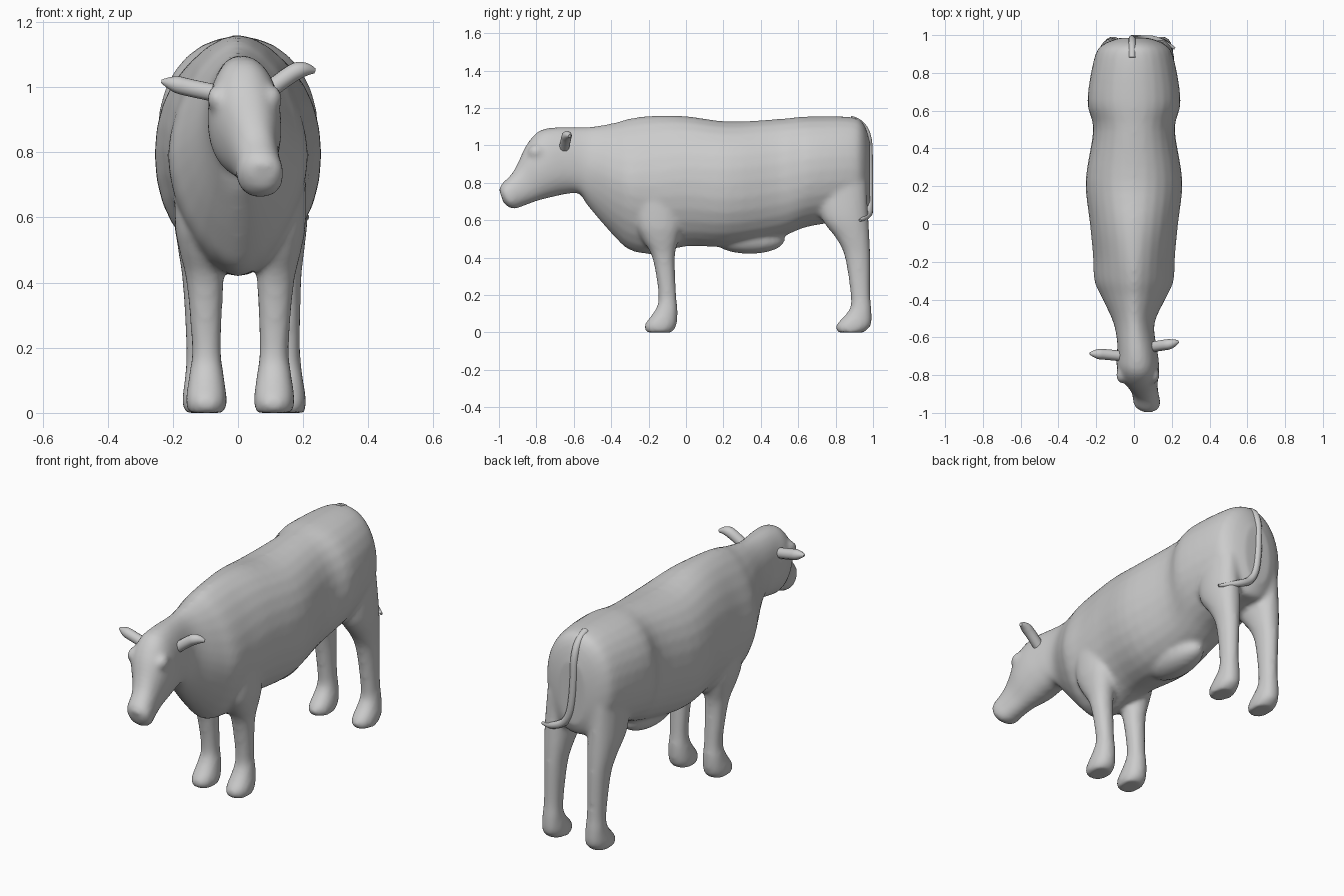
import bpy, bmesh, math
from mathutils import Matrix

if "Cube" in bpy.data.objects:
    bpy.data.objects.remove(bpy.data.objects["Cube"])


def catmull(a, b, c, d, t):
    return [0.5 * (2*q + (r - p)*t + (2*p - 5*q + 4*r - s)*t*t + (3*q - p - 3*r + s)*t**3)
            for p, q, r, s in zip(a, b, c, d)]


def loft(bm, sections, side=1, n=28, steps=4):
    """Section: y,z of one edge, y,z of the opposite edge, half width, x centre, power."""
    s = [sections[0], *sections, sections[-1]]
    rows = [catmull(*s[i:i + 4], k / steps) for i in range(len(s) - 3) for k in range(steps)]
    rows.append(sections[-1])
    rings = []
    for ya, za, yb, zb, w, xc, p in rows:
        ring = []
        for k in range(n):
            c, v = (math.copysign(abs(q) ** p, q) for q in
                    (math.cos(2 * math.pi * k / n), math.sin(2 * math.pi * k / n)))
            f = (1 + v) / 2
            ring.append(bm.verts.new((side * (xc + w * c), yb + (ya - yb) * f, zb + (za - zb) * f)))
        rings.append(ring)
    for a, b in zip(rings, rings[1:]):
        for k in range(n):
            bm.faces.new((a[k], a[(k + 1) % n], b[(k + 1) % n], b[k]))
    bm.faces.new(rings[0])
    bm.faces.new(rings[-1])


def ball(bm, place, size):
    bmesh.ops.create_uvsphere(bm, u_segments=24, v_segments=12, radius=1,
                              matrix=Matrix.Translation(place) @ Matrix.Diagonal((*size, 1)))


def tube(name, radius, pts, tip=.35):
    """Smooth tube through control points, thinner at the last one."""
    cu = bpy.data.curves.new(name, 'CURVE')
    cu.dimensions = '3D'
    cu.bevel_depth = radius
    cu.bevel_resolution = 3
    cu.use_fill_caps = True
    sp = cu.splines.new('NURBS')
    sp.points.add(len(pts) - 1)
    for q, p in zip(sp.points, pts):
        q.co = (*p, 1)
    sp.points[-1].radius = tip
    sp.use_endpoint_u = True
    sp.order_u = 3
    sp.resolution_u = 6
    ob = bpy.data.objects.new(name, cu)
    bpy.context.collection.objects.link(ob)


bm = bmesh.new()

# Head and neck: tilted sections (upper edge, lower edge)
head = [
    (-1.0, .765, -.975, .69, .035, .075),
    (-.985, .795, -.925, .66, .07, .07),
    (-.935, .845, -.86, .68, .07, .06),
    (-.9, .905, -.79, .705, .08, .045),
    (-.855, 1.0, -.71, .725, .108, .025),
    (-.79, 1.075, -.64, .74, .112, .018),
    (-.7, 1.097, -.57, .74, .102, .014),
]
# Trunk: upright sections (y, top, bottom, half width), leaner at the shoulders
trunk = [
    (-.52, 1.1, .67, .11),
    (-.39, 1.12, .52, .17),
    (-.3, 1.145, .44, .21),
    (-.17, 1.16, .42, .217),
    (0, 1.157, .46, .233),
    (.23, 1.128, .46, .256),
    (.5, 1.142, .51, .216),
    (.65, 1.155, .565, .247),
    (.88, 1.152, .6, .21),
    (.95, 1.115, .605, .165),
    (.985, 1.01, .67, .08),
]
loft(bm, [(*h, .92) for h in head] +
     [(y, t, y, b, w, 0, .95 + .25 * max(0, 1 - abs(y + .3) / .45)) for y, t, b, w in trunk])

# Legs: level sections (z, front edge, back edge, half width)
front_leg = [
    (.88, -.27, -.1, .045),
    (.6, -.27, -.03, .075),
    (.5, -.235, -.04, .07),
    (.4, -.18, -.06, .057),
    (.2, -.147, -.052, .045),
    (.12, -.165, -.045, .053),
    (.04, -.222, -.05, .063),
    (0, -.21, -.075, .056),
]
hind_leg = [
    (.8, .7, .965, .07),
    (.62, .72, .975, .077),
    (.5, .805, .982, .064),
    (.4, .85, .985, .052),
    (.2, .88, .985, .045),
    (.12, .872, .992, .05),
    (.04, .803, .99, .06),
    (0, .812, .95, .055),
]
for side in (1, -1):
    loft(bm, [(a, z, b, z, w, .104 + side * .007 + max(0, z - .35) * .09, .92)
              for z, a, b, w in front_leg], side)
    # the right hind leg stands wider than the left
    loft(bm, [(a, z, b, z, w, .13 + side * .02 * (1 - z), .92) for z, a, b, w in hind_leg], side)

# Belly bulge and brows
ball(bm, (0, .34, .495), (.09, .19, .075))
for x in (-.066, .106):
    ball(bm, (x, -.8, .965), (.03, .045, .04))

bmesh.ops.recalc_face_normals(bm, faces=bm.faces)
me = bpy.data.meshes.new("body")
bm.to_mesh(me)
bm.free()
body = bpy.data.objects.new("body", me)
bpy.context.collection.objects.link(body)
fuse = body.modifiers.new("fuse", 'REMESH')
fuse.mode = 'VOXEL'
fuse.voxel_size = .012
fuse.use_smooth_shade = True
soften = body.modifiers.new("soften", 'SMOOTH')
soften.factor = .5
soften.iterations = 10

# Ears
tube("left_ear", .028, [(-.06, -.7, .98), (-.15, -.69, .998), (-.2, -.688, 1.012), (-.235, -.685, 1.018)], .2)
tube("right_ear", .028, [(.07, -.655, .97), (.15, -.642, 1.035), (.2, -.635, 1.06), (.235, -.622, 1.05)], .3)

# Tail hanging down the rump and swinging to one side
tube("tail", .02, [(-.01, .88, 1.14), (-.01, .975, 1.12), (-.01, .982, .86),
                   (.02, .98, .68), (.13, .98, .62), (.215, .93, .6)])
